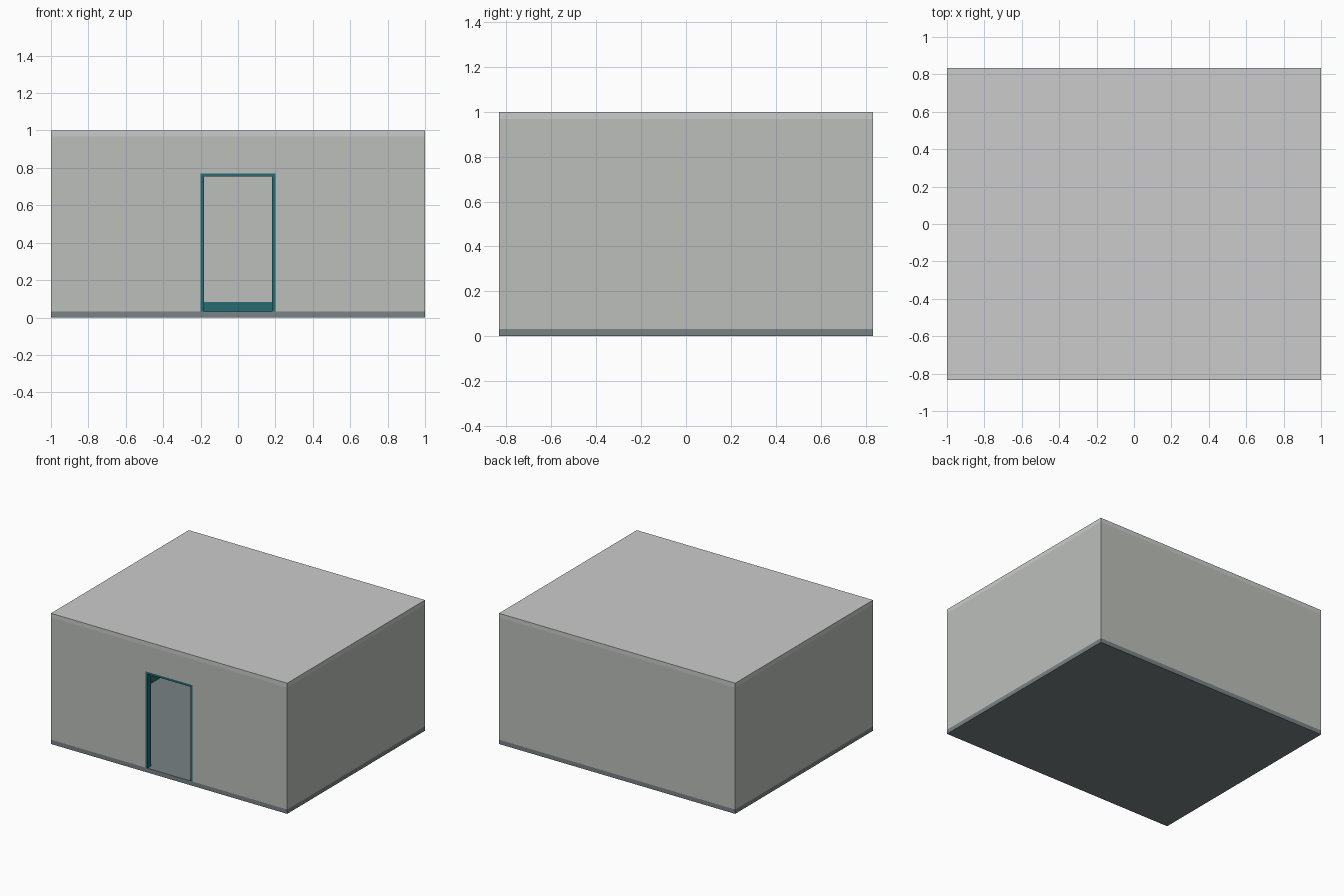
import bpy, bmesh

if "Cube" in bpy.data.objects:
    bpy.data.objects.remove(bpy.data.objects["Cube"])

W, D, H = 1.0, 0.833, 1.0        # half width, half depth, height
T = 0.033                        # wall and slab thickness
DOOR_X, DOOR_Z = 0.2, 0.77       # door half width and top
FRAME = 0.017                    # frame board thickness
FRAME_DEPTH = 0.045
SKIRT_H, SKIRT_T = 0.05, 0.006


def material(name, rgb):
    m = bpy.data.materials.new(name)
    m.diffuse_color = (*rgb, 1)
    m.use_nodes = True
    m.node_tree.nodes["Principled BSDF"].inputs["Base Color"].default_value = m.diffuse_color
    return m


wall_paint = material("wall_paint", (0.50, 0.52, 0.49))
roof_paint = material("roof_paint", (0.57, 0.58, 0.55))
slate = material("slate", (0.19, 0.225, 0.235))
teal = material("teal", (0.019, 0.147, 0.165))


def extrude_profile(name, points, y0, y1, mat):
    """Extrude an x-z outline from y0 to y1."""
    bm = bmesh.new()
    face = bm.faces.new([bm.verts.new((x, y0, z)) for x, z in points])
    new = bmesh.ops.extrude_face_region(bm, geom=[face])["geom"]
    bmesh.ops.translate(bm, vec=(0, y1 - y0, 0),
                        verts=[v for v in new if isinstance(v, bmesh.types.BMVert)])
    bmesh.ops.recalc_face_normals(bm, faces=bm.faces)
    mesh = bpy.data.meshes.new(name)
    bm.to_mesh(mesh)
    bm.free()
    mesh.materials.append(mat)
    obj = bpy.data.objects.new(name, mesh)
    bpy.context.collection.objects.link(obj)
    return obj


def box(name, x0, x1, y0, y1, z0, z1, mat):
    return extrude_profile(name, [(x0, z0), (x1, z0), (x1, z1), (x0, z1)], y0, y1, mat)


def arch(half_width, top, outer_x, outer_top):
    """Upside-down U outline, open at the floor."""
    return [(-outer_x, T), (-half_width, T), (-half_width, top), (half_width, top),
            (half_width, T), (outer_x, T), (outer_x, outer_top), (-outer_x, outer_top)]


# Floor and roof slabs
box("floor", -W, W, -D, D, 0, T, slate)
box("roof", -W, W, -D, D, H - T, H, roof_paint)

# Walls, the front one with a door opening
extrude_profile("front_wall", arch(DOOR_X, DOOR_Z, W, H - T), -D, -D + T, wall_paint)
box("back_wall", -W, W, D - T, D, T, H - T, wall_paint)
for side, s in (("left", -1), ("right", 1)):
    xs = sorted((s * W, s * (W - T)))
    box(side + "_wall", *xs, -D + T, D - T, T, H - T, wall_paint)

# Door frame lining the opening
extrude_profile("door_frame", arch(DOOR_X - FRAME, DOOR_Z - FRAME, DOOR_X, DOOR_Z),
                -D, -D + FRAME_DEPTH, teal)

# Skirting boards along the inside of every wall
inner_x, inner_y = W - T, D - T
skirt_z = (T, T + SKIRT_H)
box("back_skirting", -W, W, inner_y - SKIRT_T, inner_y, *skirt_z, teal)
for side, s in (("left", -1), ("right", 1)):
    xs = sorted((s * DOOR_X, s * W))
    box("front_skirting_" + side, *xs, -inner_y, -inner_y + SKIRT_T, *skirt_z, teal)
    xs = sorted((s * inner_x, s * (inner_x - SKIRT_T)))
    box(side + "_skirting", *xs, -inner_y + SKIRT_T, inner_y - SKIRT_T, *skirt_z, teal)
